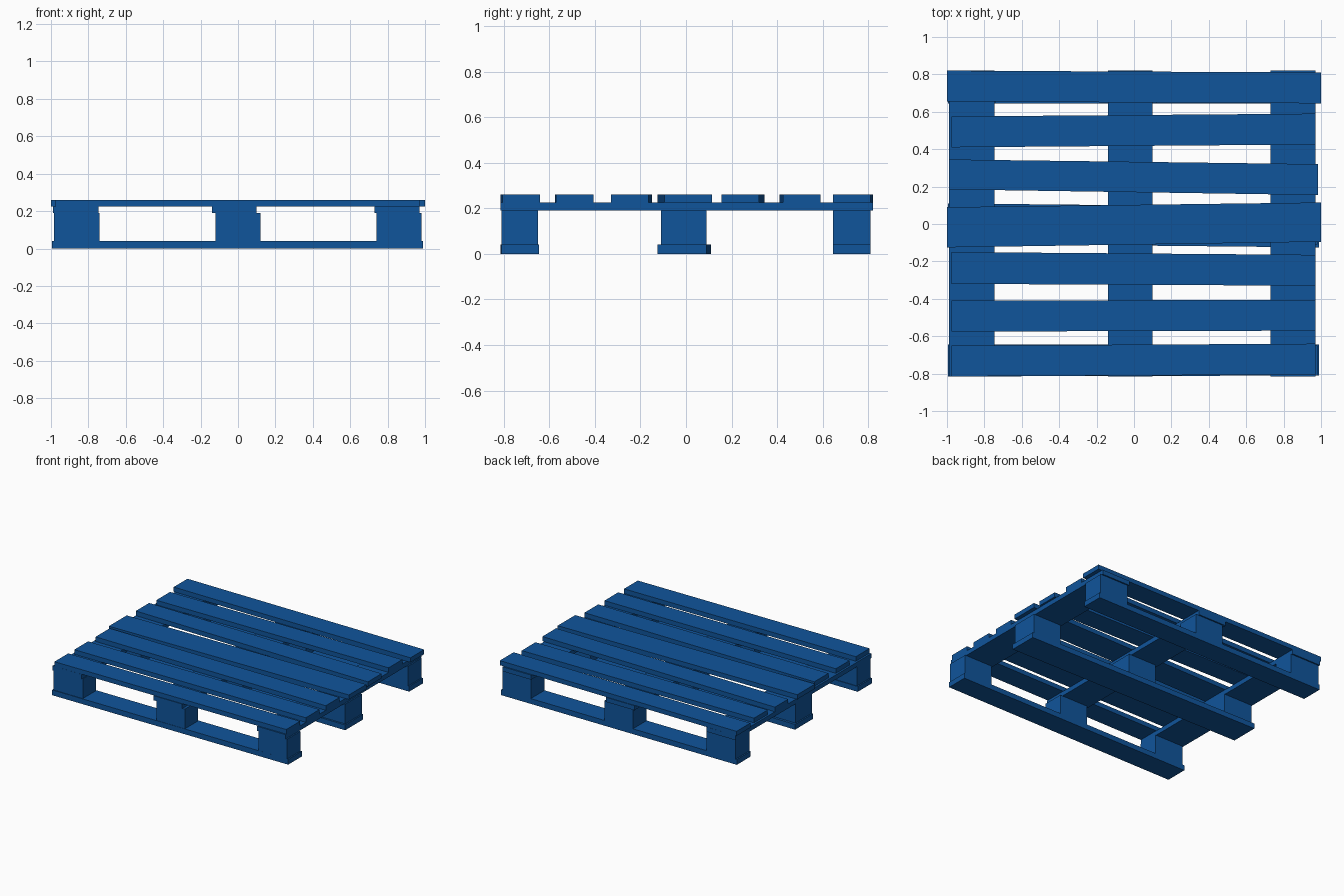
import bpy

if "Cube" in bpy.data.objects:
    bpy.data.objects.remove(bpy.data.objects["Cube"])

paint = bpy.data.materials.new("blue_paint")
paint.diffuse_color = (0.005, 0.09, 0.33, 1)
paint.use_nodes = True
paint.node_tree.nodes["Principled BSDF"].inputs["Base Color"].default_value = paint.diffuse_color


def plank(name, x0, x1, left, right, z0, z1):
    """Straight plank along x, with separate y ranges at its left and right ends."""
    outline = [(x0, left[0]), (x1, right[0]), (x1, right[1]), (x0, left[1])]
    verts = [(x, y, z) for z in (z0, z1) for x, y in outline]
    faces = [(3, 2, 1, 0), (4, 5, 6, 7)]
    faces += [(i, (i + 1) % 4, (i + 1) % 4 + 4, i + 4) for i in range(4)]
    mesh = bpy.data.meshes.new(name)
    mesh.from_pydata(verts, [], faces)
    mesh.materials.append(paint)
    obj = bpy.data.objects.new(name, mesh)
    bpy.context.collection.objects.link(obj)
    return obj


# Top deck boards, each laid slightly askew
deck = [
    (-0.975, 0.97, (-0.815, -0.65), (-0.805, -0.64)),
    (-0.975, 0.97, (-0.575, -0.41), (-0.57, -0.405)),
    (-0.975, 0.97, (-0.32, -0.15), (-0.33, -0.165)),
    (-1.0, 1.0, (-0.125, 0.09), (-0.095, 0.115)),
    (-0.99, 0.985, (0.185, 0.345), (0.155, 0.32)),
    (-0.975, 0.97, (0.41, 0.575), (0.425, 0.59)),
    (-1.0, 1.0, (0.655, 0.82), (0.645, 0.81)),
]
for i, (x0, x1, left, right) in enumerate(deck):
    plank(f"deck_board_{i + 1}", x0, x1, left, right, 0.225, 0.26)

# Cross boards running front to back under the deck
for side, x0, x1 in (("left", -0.99, -0.745), ("middle", -0.14, 0.10), ("right", 0.73, 0.97)):
    plank(f"{side}_cross_board", x0, x1, (-0.815, 0.82), (-0.815, 0.82), 0.19, 0.225)

# Nine spacer blocks
for row, y in (("front", (-0.81, -0.65)), ("centre", (-0.11, 0.09)), ("back", (0.645, 0.81))):
    for side, x0, x1 in (("left", -0.985, -0.74), ("middle", -0.12, 0.12), ("right", 0.74, 0.98)):
        plank(f"{row}_{side}_block", x0, x1, y, y, 0.04, 0.19)

# Bottom runner boards
plank("front_runner", -0.995, 0.99, (-0.815, -0.645), (-0.81, -0.645), 0, 0.04)
plank("centre_runner", -0.995, 0.99, (-0.105, 0.11), (-0.125, 0.09), 0, 0.04)
plank("back_runner", -0.995, 0.99, (0.645, 0.81), (0.645, 0.81), 0, 0.04)
